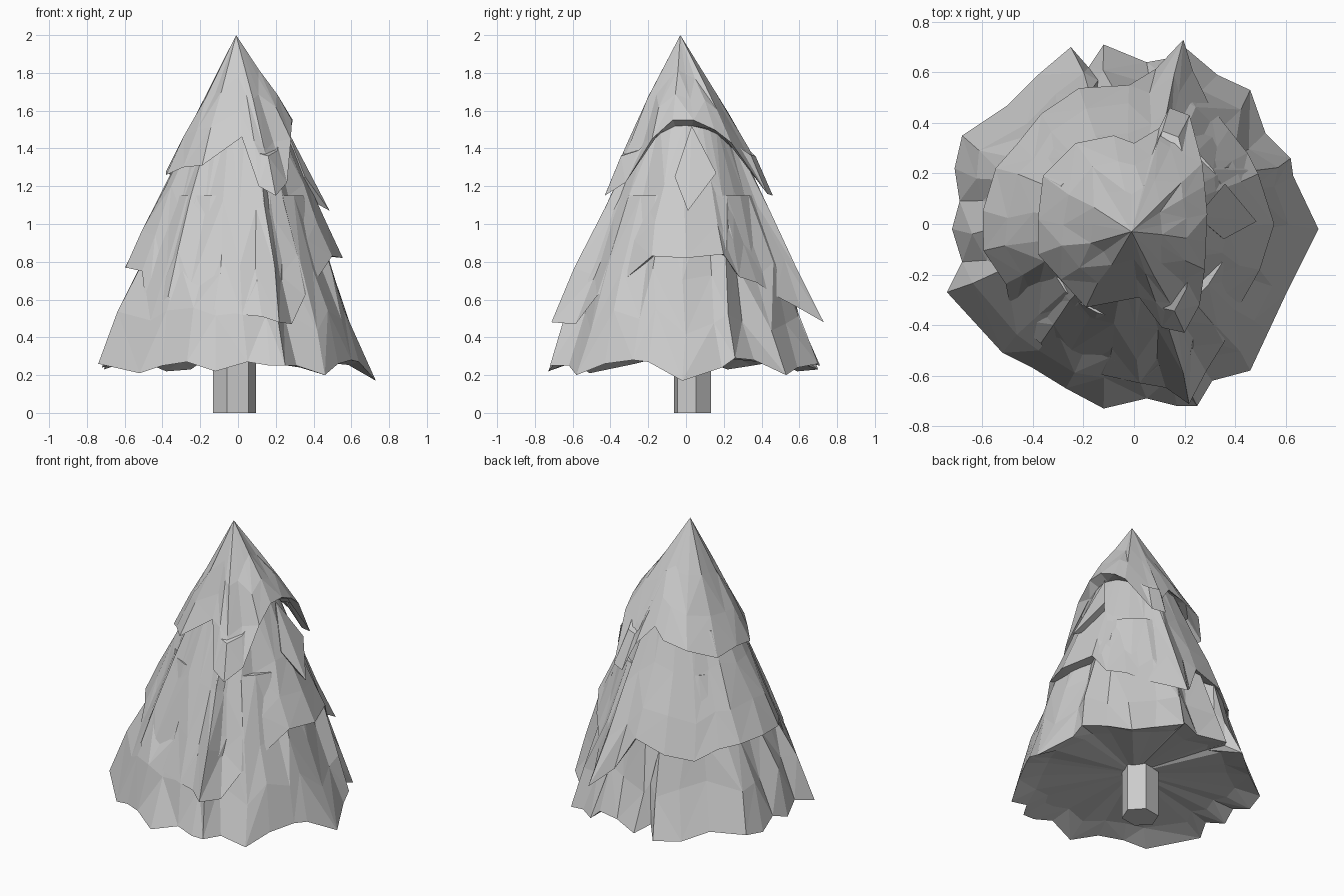
import bpy, bmesh, random
from math import cos, sin, radians, atan2, hypot

if "Cube" in bpy.data.objects:
    bpy.data.objects.remove(bpy.data.objects["Cube"])

random.seed(4)


def mesh_object(name, bm):
    bmesh.ops.remove_doubles(bm, verts=bm.verts, dist=0.0005)
    bmesh.ops.recalc_face_normals(bm, faces=bm.faces)
    me = bpy.data.meshes.new(name)
    bm.to_mesh(me)
    bm.free()
    ob = bpy.data.objects.new(name, me)
    bpy.context.collection.objects.link(ob)


def skirt(name, hem, top_r, top_z, steps, jitter, centre, under_z):
    """Ragged cone running from a small top ring down to the hem points, closed beneath."""
    bm = bmesh.new()
    cx, cy = centre
    rings = []
    for i, t in enumerate(steps):
        ring = []
        for x, y, z in hem:
            a = atan2(y, x)
            r = top_r + (hypot(x, y) - top_r) * t
            h = top_z + (z - top_z) * t
            if 0 < i < len(steps) - 1:
                r += random.uniform(-jitter, jitter)
                h += random.uniform(-jitter, jitter) * 2
                a += random.uniform(-0.04, 0.04)
            ring.append(bm.verts.new((cx * (1 - t) + r * cos(a), cy * (1 - t) + r * sin(a), h)))
        rings.append(ring)
    # folded underside
    rings.append([bm.verts.new((x * 0.8, y * 0.8, z * 0.4 + under_z * 0.6)) for x, y, z in hem])
    n = len(hem)
    for up, low in zip(rings, rings[1:]):
        for i in range(n):
            j = (i + 1) % n
            if i % 2:
                tris = (up[i], low[i], low[j]), (up[i], low[j], up[j])
            else:
                tris = (up[i], low[i], up[j]), (up[j], low[i], low[j])
            for t in tris:
                bm.faces.new(t)
    mid = bm.verts.new((0, 0, under_z))
    for i in range(n):
        bm.faces.new((rings[-1][i], mid, rings[-1][(i + 1) % n]))
    if top_r:
        bm.faces.new(rings[0])
    mesh_object(name, bm)


def polar(points):
    return [(r * cos(radians(a)), r * sin(radians(a)), z) for a, r, z in points]


# lower branches: ragged hem, counter-clockwise from +x
low_hem = [
    (.73, -.02, .17), (.63, .19, .24), (.62, .26, .29), (.52, .36, .28), (.46, .53, .20),
    (.33, .59, .24), (.20, .70, .26), (.16, .66, .30), (.05, .64, .27), (-.12, .71, .25),
    (-.18, .62, .29), (-.25, .70, .23), (-.38, .59, .22), (-.50, .47, .27), (-.68, .35, .25),
    (-.71, .22, .23), (-.69, .09, .28), (-.72, -.02, .24), (-.68, -.15, .29), (-.74, -.27, .26),
    (-.52, -.51, .21), (-.40, -.57, .25), (-.27, -.65, .27), (-.12, -.73, .22), (.05, -.69, .27),
    (.17, -.72, .25), (.25, -.72, .25), (.31, -.62, .25), (.46, -.58, .20), (.53, -.43, .26),
    (.60, -.28, .28), (.64, -.20, .27)]
skirt("lower_branches", low_hem, .38, 1.15, (0, .42, .72, 1), .022, (0, 0), .31)

# middle branches (angle, radius, height): long tips, with short shelves left, right and behind
mid_hem = polar([
    (0, .555, .82), (22, .53, .84), (32, .53, .72), (45, .53, .69), (58, .56, .62),
    (69, .65, .55), (75, .755, .48), (82, .62, .58), (92, .55, .78), (112, .58, .72),
    (130, .57, .68), (145, .56, .74), (158, .59, .76), (175, .60, .77), (190, .605, .77),
    (205, .56, .75), (218, .61, .50), (232, .60, .62), (245, .66, .38), (258, .61, .55),
    (272, .63, .52), (281, .66, .51), (287, .745, .48), (296, .65, .47), (307, .59, .62),
    (321, .53, .70), (340, .53, .83)])
skirt("middle_branches", mid_hem, .22, 1.55, (0, .45, .75, 1), .012, (0, 0), .84)

# top branches with drooping tips
top_hem = [
    (.29, .04, 1.55), (.28, .15, 1.50), (.27, .24, 1.43), (.22, .43, 1.16), (.14, .46, 1.15),
    (.10, .38, 1.30), (0, .32, 1.42), (-.08, .35, 1.36), (-.23, .32, 1.32), (-.36, .19, 1.26),
    (-.38, .02, 1.28), (-.38, -.12, 1.26), (-.29, -.22, 1.30), (-.19, -.33, 1.31),
    (.02, -.29, 1.46), (.11, -.41, 1.20), (.20, -.43, 1.15), (.26, -.32, 1.22),
    (.28, -.18, 1.45), (.285, -.07, 1.55)]
skirt("top_branches", top_hem, 0, 2.0, (0, .42, .72, 1), .01, (-.01, -.03), 1.5)

# single long branch tip hanging on the right side
bm = bmesh.new()
tip, top, left, right, back = [bm.verts.new(p) for p in (
    (.485, .01, 1.07), (.25, .03, 1.52), (.36, .16, 1.27), (.355, -.06, 1.25), (.25, .02, 1.2))]
for f in ((tip, left, top), (top, right, tip), (tip, right, back), (back, left, tip),
          (top, left, back), (back, right, top)):
    bm.faces.new(f)
mesh_object("right_branch_tip", bm)

# hexagonal trunk
bm = bmesh.new()
trunk = [[bm.verts.new((-.018 + .115 * cos(radians(10 + 60 * i)),
                        .035 + .105 * sin(radians(10 + 60 * i)), z)) for i in range(6)]
         for z in (0, .36)]
bm.faces.new(trunk[0])
bm.faces.new(trunk[1])
for i in range(6):
    j = (i + 1) % 6
    bm.faces.new((trunk[0][i], trunk[0][j], trunk[1][j], trunk[1][i]))
mesh_object("trunk", bm)
